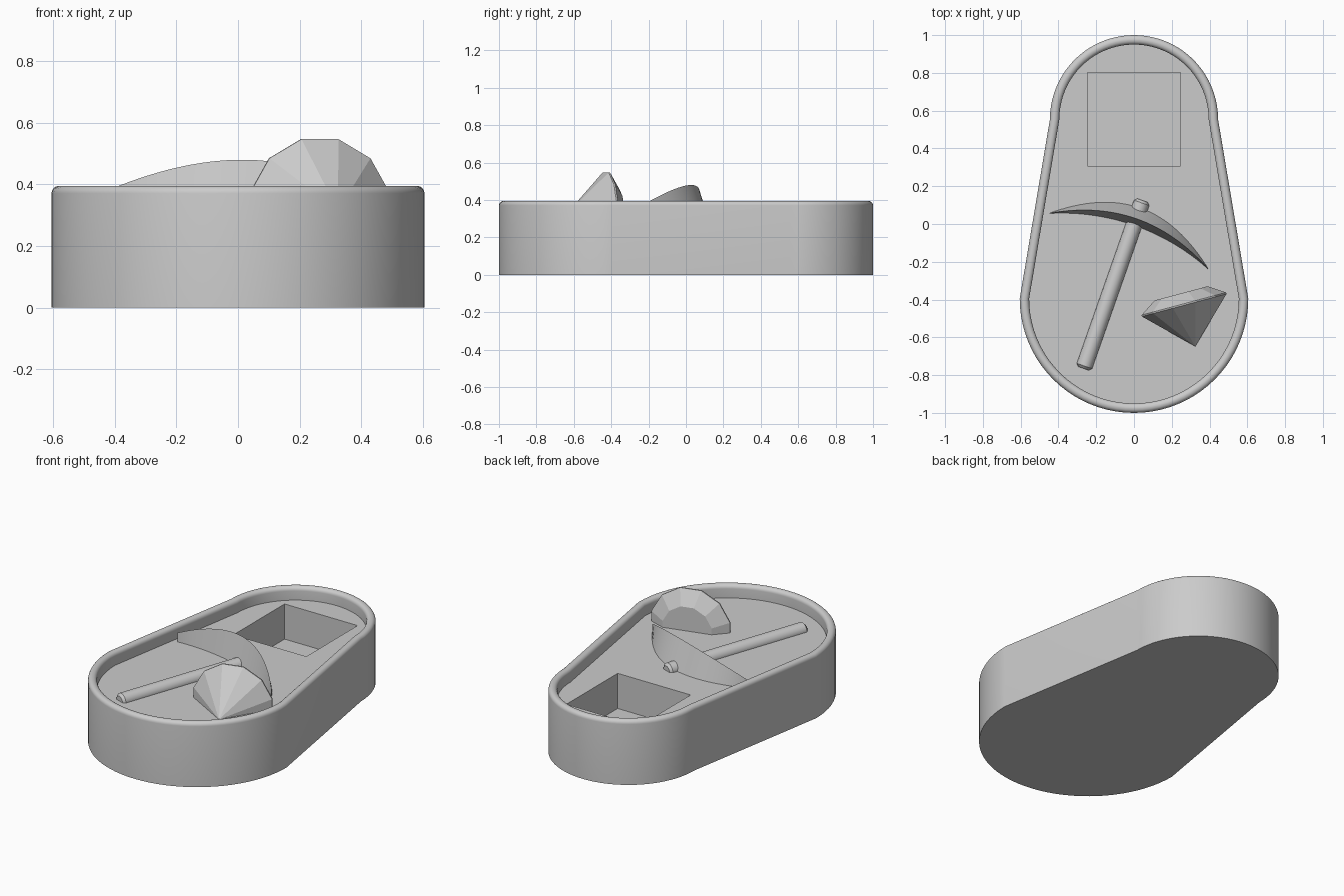
import bpy, bmesh
from math import sin, cos, pi, radians
from mathutils import Vector

old = bpy.data.objects.get("Cube")
if old:
    bpy.data.objects.remove(old)

FLOOR, RIM, PIT = 0.315, 0.395, 0.10

grey = bpy.data.materials.new("stone_grey")
grey.use_nodes = True
color = (0.6, 0.6, 0.6, 1)
grey.diffuse_color = color
grey.node_tree.nodes["Principled BSDF"].inputs["Base Color"].default_value = color


def loft(name, rings):
    """Join equal rings of points into a closed, capped solid."""
    bm = bmesh.new()
    loops = [[bm.verts.new(p) for p in ring] for ring in rings]
    n = len(loops[0])
    for a, b in zip(loops, loops[1:]):
        for i in range(n):
            j = (i + 1) % n
            bm.faces.new((a[i], a[j], b[j], b[i]))
    bm.faces.new(loops[0])
    bm.faces.new(loops[-1])
    bmesh.ops.recalc_face_normals(bm, faces=bm.faces)
    mesh = bpy.data.meshes.new(name)
    bm.to_mesh(mesh)
    bm.free()
    mesh.materials.append(grey)
    obj = bpy.data.objects.new(name, mesh)
    bpy.context.collection.objects.link(obj)
    return obj


def select(obj):
    bpy.ops.object.select_all(action="DESELECT")
    obj.select_set(True)
    bpy.context.view_layer.objects.active = obj


def smooth(obj, angle=30):
    select(obj)
    bpy.ops.object.shade_smooth_by_angle(angle=radians(angle))


def turned(start, axis, profile, sides, phase=0.0):
    """Rings around a level axis; profile holds (distance, radius) pairs."""
    side = Vector((-axis.y, axis.x, 0))
    up = Vector((0, 0, 1))
    angles = [2 * pi * i / sides + phase for i in range(sides)]
    return [[start + axis * d + (side * cos(a) + up * sin(a)) * r for a in angles]
            for d, r in profile]


# Tray: two half circles joined by straight sides
def outline(inset, z, steps=40):
    pts = []
    for cy, r, begin in ((0.555, 0.445, 0), (-0.395, 0.605, pi)):
        for i in range(steps + 1):
            a = begin + pi * i / steps
            pts.append(Vector(((r - inset) * cos(a), cy + (r - inset) * sin(a), z)))
    return pts


WALL, ROUND = 0.05, 0.024
section = [(0, 0)]
for i in range(7):
    a = pi / 2 * i / 6
    section.append((ROUND * (1 - cos(a)), RIM - ROUND * (1 - sin(a))))
for i in range(7):
    a = pi / 2 * i / 6
    section.append((WALL - ROUND * (1 - sin(a)), RIM - ROUND * (1 - cos(a))))
section.append((WALL, FLOOR))
tray = loft("tray", [outline(inset, z) for inset, z in section])

# Square pit cut into the tray floor
square = [(-0.247, 0.308), (0.247, 0.308), (0.247, 0.803), (-0.247, 0.803)]
cutter = loft("pit_cutter", [[(x, y, z) for x, y in square] for z in (PIT, RIM + 0.2)])
cutter.hide_render = True
cut = tray.modifiers.new("pit", "BOOLEAN")
cut.operation = "DIFFERENCE"
cut.solver = "EXACT"
cut.object = cutter
select(tray)
bpy.ops.object.modifier_apply(modifier=cut.name)
bpy.data.objects.remove(cutter)
smooth(tray)

# Pickaxe handle, half sunk in the floor
foot, top = Vector((-0.267, -0.765, FLOOR)), Vector((0.045, 0.125, FLOOR))
along = (top - foot).normalized()
length = (top - foot).length
R, BEVEL = 0.043, 0.014
handle = loft("pickaxe_handle", turned(foot, along, [
    (0, R - BEVEL), (BEVEL, R), (length - BEVEL, R), (length, R - BEVEL)], 16))
smooth(handle)

# Pickaxe head: ridged crescent square to the handle
HALF, STEPS = 0.445, 32
centre = Vector((-0.028, -0.09, 0))
across = Vector((along.y, -along.x, 0))
rings = []
for i in range(STEPS + 1):
    u = 2 * i / STEPS - 1
    k = 1 - u * u
    points = ((0.19 * k + 0.002, FLOOR - 0.02), (0.125 * k, 0.37 + 0.11 * k),
              (0.085 * k - 0.002, FLOOR - 0.02))
    rings.append([centre + across * (u * HALF) + along * s + Vector((0, 0, z))
                  for s, z in points])
head = loft("pickaxe_head", rings)
smooth(head)

# Cut gem lying on its side, half sunk in the floor
point_way = Vector((sin(radians(15)), -cos(radians(15)), 0))
gem = loft("gem", turned(Vector((0.266, -0.43, FLOOR)), point_way, [
    (-0.065, 0.15), (-0.008, 0.24), (0, 0.24), (0.225, 0.001)], 12, radians(15)))
